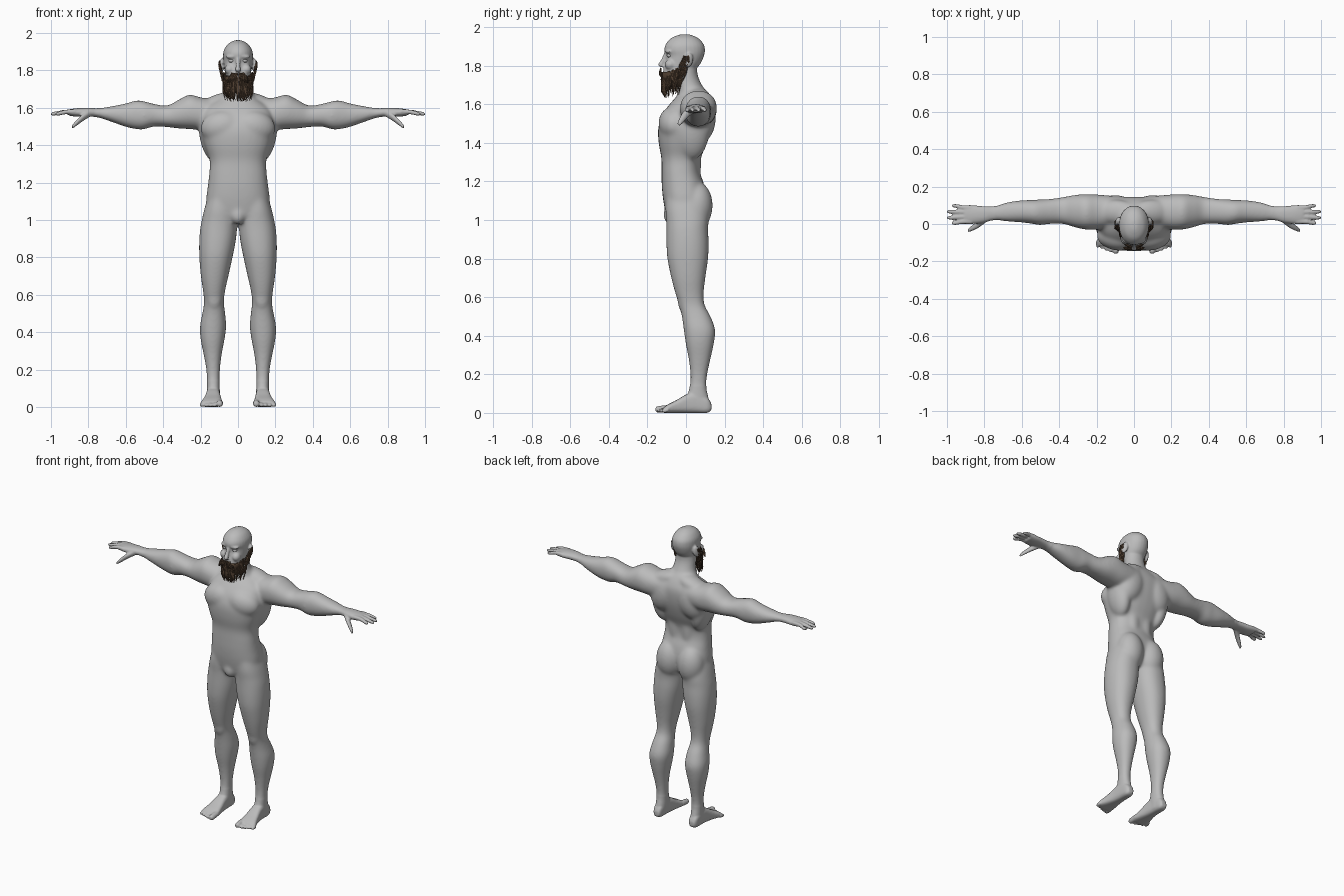
import bpy, bmesh, math, random
from mathutils import Matrix, Vector, Euler

random.seed(4)
cube = bpy.data.objects.get("Cube")
if cube:
    bpy.data.objects.remove(cube)


def material(name, rgb):
    m = bpy.data.materials.new(name)
    m.use_nodes = True
    m.diffuse_color = (*rgb, 1)
    m.node_tree.nodes["Principled BSDF"].inputs["Base Color"].default_value = (*rgb, 1)
    return m


skin = material("grey skin", (0.5, 0.5, 0.5))
hair = material("brown hair", (0.1, 0.062, 0.038))


def smooth_rows(rows, steps=4):
    """Catmull-Rom resampling of the section rows."""
    out = []
    for i in range(len(rows) - 1):
        a, b, c, d = (rows[min(max(i + k, 0), len(rows) - 1)] for k in (-1, 0, 1, 2))
        for s in range(steps):
            t = s / steps
            out.append([q + t * (r - p + t * (2 * p - 5 * q + 4 * r - w + t * (3 * (q - r) + w - p))) / 2
                        for p, q, r, w in zip(a, b, c, d)])
    return out + [list(rows[-1])]


def loft(bm, axis, rows, power=2.2, n=28):
    """Sections given as (position, u low, u high, v low, v high) along an axis."""
    rings = []
    for t, u0, u1, v0, v1 in smooth_rows(rows):
        ring = []
        for k in range(n):
            a = math.tau * k / n
            c, s = math.cos(a), math.sin(a)
            u = (u0 + u1) / 2 + (u1 - u0) / 2 * math.copysign(abs(c) ** (2 / power), c)
            v = (v0 + v1) / 2 + (v1 - v0) / 2 * math.copysign(abs(s) ** (2 / power), s)
            co = {"x": (t, u, v), "y": (u, t, v), "z": (u, v, t)}[axis]
            ring.append(bm.verts.new(co))
        rings.append(ring)
    for r, q in zip(rings, rings[1:]):
        for k in range(n):
            j = (k + 1) % n
            bm.faces.new((r[k], r[j], q[j], q[k]))
    bm.faces.new(rings[0])
    bm.faces.new(rings[-1])


def centred(rows):
    return [(z, -w, w, f, b) for z, w, f, b in rows]


def digit(bm, axis, pts):
    """Thin round member through points (position, u, v, radius)."""
    loft(bm, axis, [(t, u - r, u + r, v - r, v + r) for t, u, v, r in pts], 2, 12)


def ball(bm, loc, size, rot=(0, 0, 0)):
    m = Matrix.LocRotScale(Vector(loc), Euler([math.radians(a) for a in rot]), Vector(size))
    bmesh.ops.create_uvsphere(bm, u_segments=24, v_segments=16, radius=1, matrix=m)


def mirror_all(bm):
    geom = bm.verts[:] + bm.edges[:] + bm.faces[:]
    copy = bmesh.ops.duplicate(bm, geom=geom)["geom"]
    for v in copy:
        if isinstance(v, bmesh.types.BMVert):
            v.co.x *= -1


def finish(name, bm, mat):
    bmesh.ops.recalc_face_normals(bm, faces=bm.faces[:])
    me = bpy.data.meshes.new(name)
    bm.to_mesh(me)
    bm.free()
    me.materials.append(mat)
    me.shade_smooth()
    ob = bpy.data.objects.new(name, me)
    bpy.context.scene.collection.objects.link(ob)
    return ob


body = bmesh.new()
# Arm from inside the shoulder to the knuckles
loft(body, "x", [
    (.05, .0, .14, 1.51, 1.64), (.14, -.02, .153, 1.49, 1.648), (.2, -.03, .158, 1.483, 1.656),
    (.26, -.03, .16, 1.486, 1.671), (.32, -.017, .155, 1.49, 1.642), (.38, 0, .144, 1.497, 1.612),
    (.45, 0, .134, 1.5, 1.622), (.5, -.006, .132, 1.485, 1.635), (.54, 0, .129, 1.485, 1.641),
    (.6, .008, .127, 1.498, 1.624), (.68, .013, .116, 1.526, 1.608), (.75, .02, .095, 1.549, 1.598),
    (.8, .008, .095, 1.553, 1.6), (.86, 0, .1, 1.553, 1.598), (.905, .004, .1, 1.558, 1.592)])
# Fingers and thumb
for y, tip_y, tip in ((.012, .005, .975), (.038, .034, .999), (.064, .066, .999), (.089, .097, .972)):
    digit(body, "x", [(.87, y, 1.58, .013), (.92, y, 1.578, .0125), (tip - .02, tip_y, 1.57, .011),
                      (tip, tip_y, 1.567, .008)])
digit(body, "x", [(.79, .03, 1.572, .02), (.83, .0, 1.548, .02), (.865, -.022, 1.518, .016), (.888, -.035, 1.497, .01)])
# Leg
loft(body, "z", [
    (1.16, .02, .15, -.1, .09), (1.06, .008, .18, -.107, .11), (1, .003, .194, -.103, .117),
    (.95, .005, .203, -.102, .115), (.88, .013, .208, -.102, .118), (.8, .029, .207, -.097, .115),
    (.7, .051, .199, -.077, .101), (.62, .069, .187, -.056, .092), (.56, .075, .182, -.036, .097),
    (.5, .068, .191, -.022, .128), (.43, .063, .204, -.012, .152), (.36, .072, .2, -.002, .145),
    (.28, .087, .184, .013, .128), (.2, .096, .17, .022, .111), (.13, .098, .166, .018, .106),
    (.07, .097, .166, 0, .118), (.02, .1, .165, 0, .12)])
ball(body, (.127, -.02, .585), (.038, .024, .06))
# Foot and toes
loft(body, "y", [
    (.132, .115, .15, .015, .045), (.11, .104, .163, 0, .08), (.05, .098, .168, 0, .11), (0, .094, .173, 0, .095),
    (-.05, .088, .184, 0, .066), (-.09, .083, .197, 0, .046), (-.115, .087, .196, 0, .03)], 3)
for k in range(5):
    x, r = (.098, .018) if k == 0 else (.103 + .0225 * k, .0115)
    end = -.158 + .008 * k
    digit(body, "y", [(-.09, x, r + .006, r), (end + .015, x, r, r), (end, x, r, r * .6)])
# Paired muscle masses: chest, shoulder blade, flank, lower back, buttock, neck slope
ball(body, (.09, -.07, 1.5), (.112, .072, .085), (0, 12, 8))
ball(body, (.1, .08, 1.53), (.095, .075, .13), (0, -18, 0))
ball(body, (.148, .03, 1.45), (.058, .088, .14), (0, 10, 0))
ball(body, (.045, .035, 1.32), (.05, .045, .2))
ball(body, (.08, .055, 1.075), (.088, .084, .125))
ball(body, (.1, .065, 1.63), (.115, .065, .045), (0, 18, 0))
# Brow, cheek and ear
ball(body, (.036, -.092, 1.873), (.03, .015, .01), (0, 0, 15))
ball(body, (.045, -.08, 1.805), (.026, .03, .028))
ball(body, (.088, .014, 1.828), (.012, .024, .038), (-12, 0, 22))
mirror_all(body)
# Torso
loft(body, "z", centred([
    (.985, .06, -.075, .05), (1.02, .15, -.1, .085), (1.1, .17, -.118, .105), (1.18, .162, -.126, .095),
    (1.25, .154, -.127, .073), (1.32, .152, -.128, .077), (1.4, .18, -.142, .11), (1.48, .2, -.144, .135),
    (1.55, .19, -.12, .145), (1.6, .17, -.085, .142), (1.65, .1, -.04, .12)]), 2.4)
ball(body, (0, -.078, 1.025), (.042, .04, .05))
# Neck
loft(body, "z", centred([(1.57, .13, -.07, .135), (1.65, .1, -.045, .118), (1.7, .073, -.05, .082),
                         (1.76, .065, -.052, .059), (1.83, .06, -.05, .06)]), 2)
# Head and nose
loft(body, "z", centred([
    (1.705, .03, -.108, -.05), (1.73, .05, -.12, 0), (1.77, .066, -.119, .04), (1.81, .073, -.11, .075),
    (1.85, .078, -.102, .093), (1.88, .08, -.112, .098), (1.91, .075, -.105, .092), (1.94, .055, -.08, .066),
    (1.957, .028, -.045, .032), (1.962, .01, -.02, .01)]), 2.1)
digit(body, "z", [(1.87, 0, -.1, .012), (1.83, 0, -.117, .012), (1.805, 0, -.131, .015), (1.793, 0, -.122, .013)])

# Fuse the masses into one skin, then blend the large forms more than hands, feet and face
ob = finish("body", body, skin)
bpy.context.view_layer.objects.active = ob
fuse = ob.modifiers.new("fuse", "REMESH")
fuse.mode, fuse.voxel_size, fuse.use_smooth_shade = "VOXEL", .0054, True
bpy.ops.object.modifier_apply(modifier="fuse")
large = ob.vertex_groups.new(name="large_forms")
large.add([v.index for v in ob.data.vertices if .14 < v.co.z < 1.7 and abs(v.co.x) < .74], 1, "REPLACE")
blend = ob.modifiers.new("blend", "SMOOTH")
blend.factor, blend.iterations, blend.vertex_group = .5, 55, "large_forms"
relax = ob.modifiers.new("relax", "SMOOTH")
relax.factor, relax.iterations = .5, 5
for m in ("blend", "relax"):
    bpy.ops.object.modifier_apply(modifier=m)

# Eyes
eyes = bmesh.new()
ball(eyes, (.034, -.083, 1.852), (.017, .017, .011))
mirror_all(eyes)
finish("eyes", eyes, skin)

# Beard mass around the jaw
core = bmesh.new()
loft(core, "z", centred([(1.69, .03, -.1, -.05), (1.715, .05, -.122, -.02), (1.745, .066, -.128, -.005),
                         (1.768, .071, -.125, -.005)]))
finish("beard_core", core, hair)


# Beard, moustache and sideburn strands
def strands(name, count, place):
    cu = bpy.data.curves.new(name, "CURVE")
    cu.dimensions, cu.bevel_depth, cu.bevel_resolution = "3D", .0038, 0
    cu.use_fill_caps = True
    for _ in range(count):
        root, tip = place()
        bend = (root + tip) / 2 + (root - Vector((0, -.03, root.z))) * .1
        sp = cu.splines.new("POLY")
        sp.points.add(2)
        for p, co, r in zip(sp.points, (root, bend, tip), (1, .9, .25)):
            p.co, p.radius = (*co, 1), r
    cu.materials.append(hair)
    ob = bpy.data.objects.new(name, cu)
    bpy.context.scene.collection.objects.link(ob)


def beard_strand():
    a = math.radians(random.uniform(-90, 90))
    side = abs(math.sin(a))
    root = Vector((.076 * math.sin(a), -.015 - .112 * math.cos(a), random.uniform(1.7, 1.765) + .03 * side ** 4))
    drop = random.uniform(.045, .09)
    tip = Vector((root.x * random.uniform(.65, .95), root.y * .85 - .02 * side, max(root.z - drop, 1.635)))
    return root, tip


def sideburn_strand():
    s = random.choice((-1, 1))
    h = random.random()
    root = Vector((s * (.081 + .018 * h), random.uniform(-.028, .006) + .012 * h, 1.77 + .082 * h))
    return root, root + Vector((-s * .012, random.uniform(-.03, -.01), -random.uniform(.035, .06)))


def moustache_strand():
    s = random.choice((-1, 1))
    root = Vector((s * random.uniform(.002, .03), -.13, random.uniform(1.775, 1.787)))
    return root, root + Vector((s * random.uniform(.008, .035), .008, -random.uniform(.02, .05)))


strands("beard_strands", 300, beard_strand)
strands("sideburn_strands", 150, sideburn_strand)
strands("moustache_strands", 70, moustache_strand)
